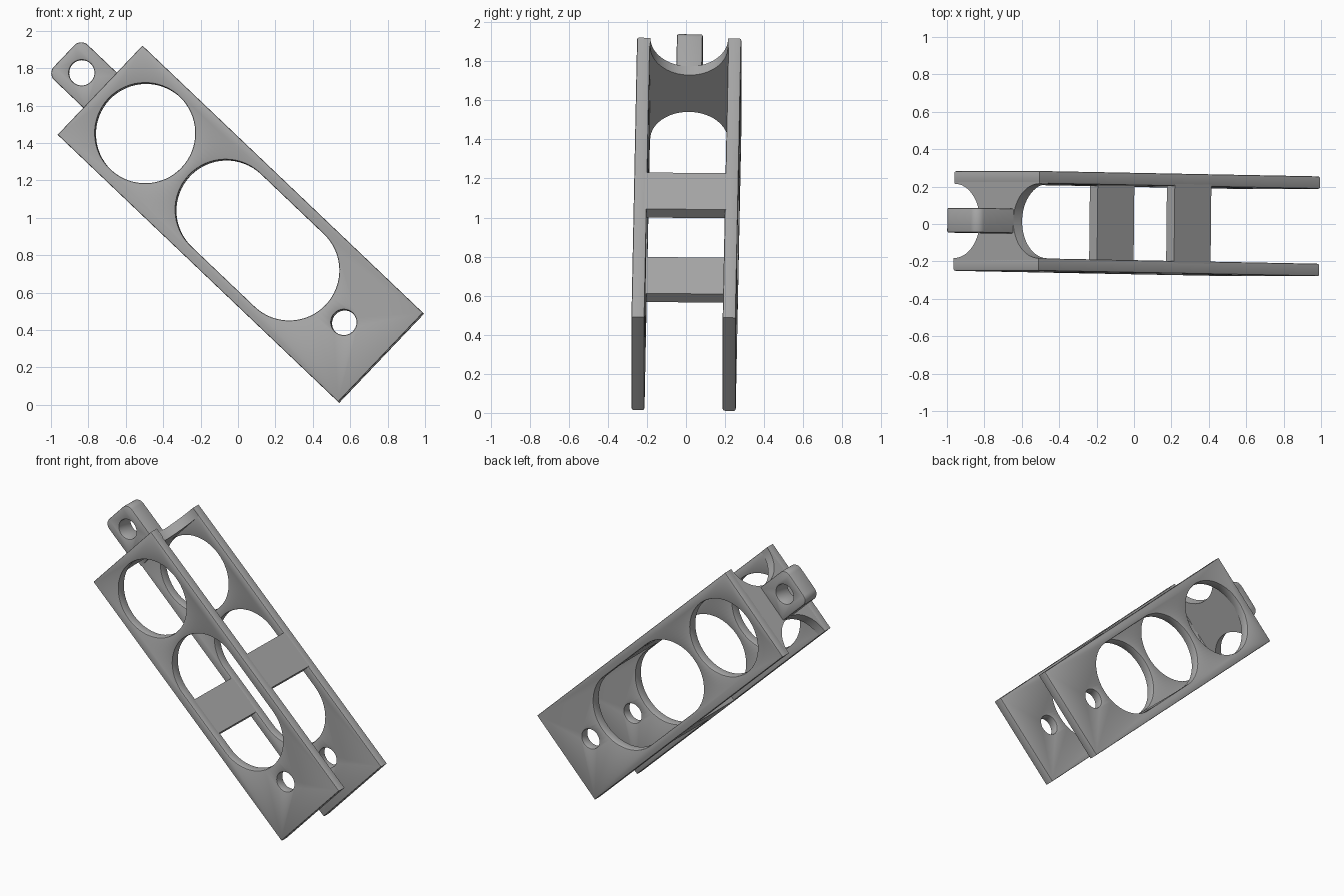
import bpy, bmesh
from math import pi, cos, sin, radians
from mathutils import Matrix, Vector

cube = bpy.data.objects.get("Cube")
if cube:
    bpy.data.objects.remove(cube, do_unlink=True)

# Main sizes: u runs along the arm, v across it, y through it
LENGTH, HALF_V, PLATE, INNER = 2.072, 0.329, 0.067, 0.2
HOLE, PIN, WALL, NECK = 0.268, 0.068, 0.065, 0.13

grey = bpy.data.materials.new("grey")
grey.use_nodes = True
color = (0.4, 0.4, 0.4, 1)
grey.diffuse_color = color
grey.node_tree.nodes["Principled BSDF"].inputs["Base Color"].default_value = color

# The arm leans down to the right with a very slight yaw
POSE = (Matrix.Translation((-0.735, 0.0165, 1.68))
        @ Matrix.Rotation(radians(43.6), 4, 'Y')
        @ Matrix.Rotation(radians(-0.8), 4, 'Z'))
SIDEWAYS = Matrix.Rotation(pi / 2, 4, 'X')                 # outline in u, v
ENDWAYS = Matrix(((0, 0, 1, 0), (1, 0, 0, 0), (0, 1, 0, 0), (0, 0, 0, 1)))  # outline in y, v


def arc(cx, cy, r, start, end, n=24):
    angles = [radians(start + (end - start) * i / n) for i in range(n + 1)]
    return [(cx + r * cos(a), cy + r * sin(a)) for a in angles]


def circle(cx, r, n=64):
    return arc(cx, 0, r, 0, 360, n)[:-1]


def finish(obj, bm):
    bmesh.ops.remove_doubles(bm, verts=bm.verts, dist=0.0002)
    bmesh.ops.recalc_face_normals(bm, faces=bm.faces)
    bm.to_mesh(obj.data)
    bm.free()
    obj.data.materials.clear()
    obj.data.materials.append(grey)
    bpy.ops.object.select_all(action='DESELECT')
    obj.select_set(True)
    bpy.context.view_layer.objects.active = obj
    bpy.ops.object.shade_smooth_by_angle(angle=radians(35))


def slab(name, outlines, thickness, axes, offset, edge=0.0):
    """Extrude an outline with holes, rounding its rims by edge."""
    curve = bpy.data.curves.new(name + "_profile", 'CURVE')
    curve.dimensions, curve.fill_mode = '2D', 'BOTH'
    curve.extrude = thickness / 2 - edge
    curve.bevel_depth, curve.offset, curve.bevel_resolution = edge, -edge, 1
    for points in outlines:
        spline = curve.splines.new('POLY')
        spline.points.add(len(points) - 1)
        spline.use_cyclic_u = True
        for p, (x, y) in zip(spline.points, points):
            p.co = (x, y, 0, 1)
    helper = bpy.data.objects.new(name + "_profile", curve)
    mesh = bpy.data.meshes.new_from_object(helper)
    bpy.data.objects.remove(helper)
    bpy.data.curves.remove(curve)
    obj = bpy.data.objects.new(name, mesh)
    bpy.context.collection.objects.link(obj)
    bm = bmesh.new()
    bm.from_mesh(mesh)
    bm.transform(POSE @ Matrix.Translation(offset) @ axes)
    finish(obj, bm)


def block(name, low, high):
    low, high = Vector(low), Vector(high)
    obj = bpy.data.objects.new(name, bpy.data.meshes.new(name))
    bpy.context.collection.objects.link(obj)
    bm = bmesh.new()
    bmesh.ops.create_cube(bm, size=1)
    bm.transform(POSE @ Matrix.Translation((low + high) / 2)
                 @ Matrix.Diagonal((*(high - low), 1)))
    finish(obj, bm)


# Side plates with round window, long slot and pin hole
plate = [
    [(0, -HALF_V), (LENGTH, -HALF_V), (LENGTH, HALF_V), (0, HALF_V)],
    circle(0.333, HOLE),
    arc(0.927, 0, HOLE, 90, 270, 32) + arc(1.397, 0, HOLE, -90, 90, 32),
    circle(1.80, PIN, 40),
]
for name, side in (("front_plate", -1), ("back_plate", 1)):
    slab(name, plate, PLATE, SIDEWAYS, (0, side * (INNER + PLATE / 2), 0), 0.008)

# End wall with a half-round scoop on both edges
reach = INNER + 0.012
wall = ([(reach, -HALF_V), (reach, HALF_V)] + arc(0, HALF_V, 0.199, 0, -180, 32)
        + [(-reach, HALF_V), (-reach, -HALF_V)] + arc(0, -HALF_V, 0.199, 180, 0, 32))
slab("end_wall", [wall], WALL, ENDWAYS, (WALL / 2, 0, 0))

# Mounting lug with rounded corners and a pin hole
tip, r = -0.268, 0.05
lug = ([(0.02, -NECK), (0.02, NECK)]
       + arc(tip + r, NECK - r, r, 90, 180, 8)
       + arc(tip + r, r - NECK, r, 180, 270, 8))
slab("mounting_lug", [lug, circle(-0.138, PIN, 40)], 0.132, SIDEWAYS, (0, 0, 0), 0.008)

# Cross bars joining the plates above and below the slot
for name, low, high in (("upper_bar", HOLE, HALF_V), ("lower_bar", -HALF_V, -HOLE)):
    block(name, (1.0, -reach, low), (1.27, reach, high))
